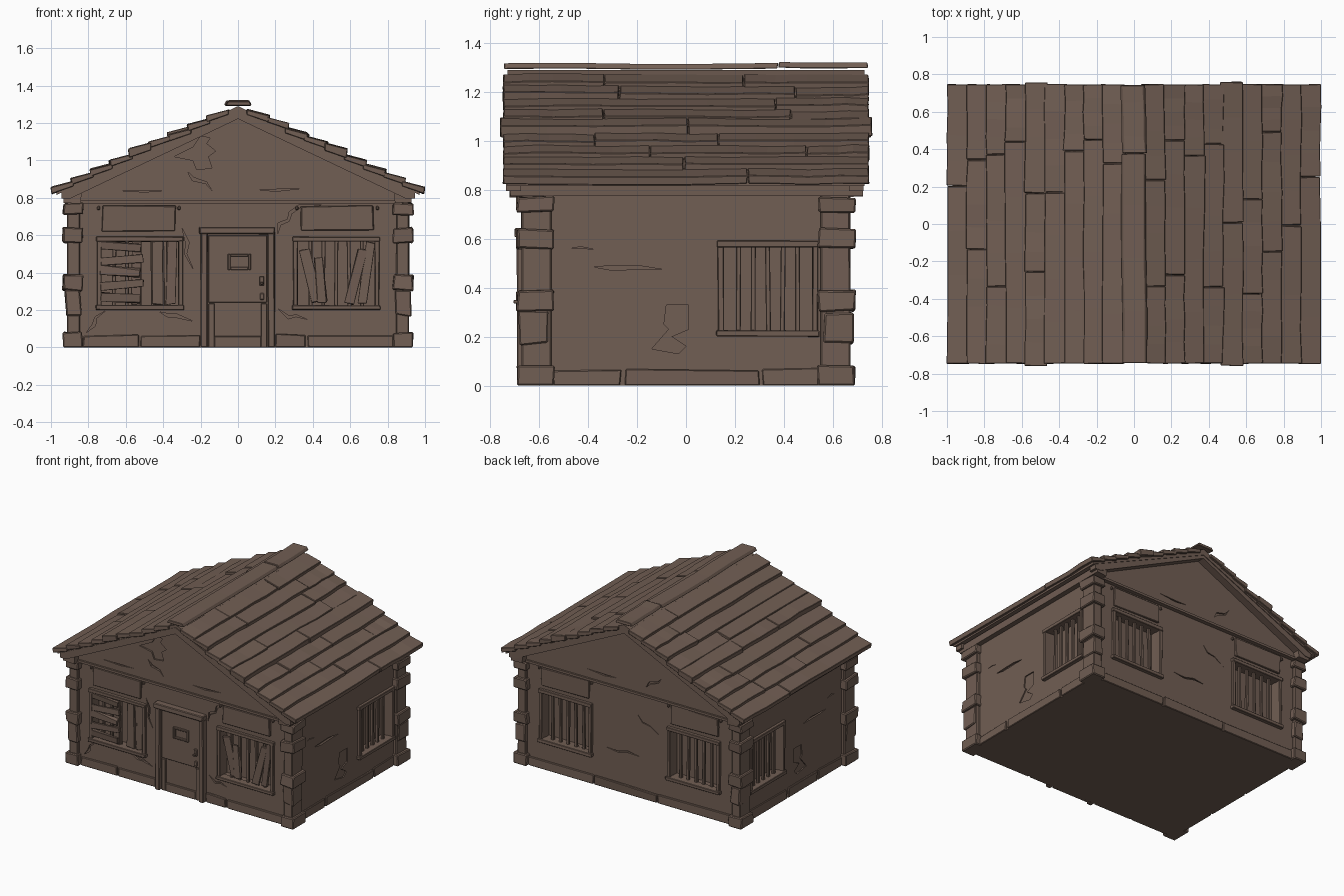
import bpy, bmesh, math, random
from mathutils import Matrix, Vector

random.seed(4)
brown = bpy.data.materials.new("weathered_brown")
brown.diffuse_color = (0.165, 0.112, 0.087, 1)
WX, WY = 0.89, 0.65                      # wall half sizes


def finish(name, bm, bevel=0.0):
    bmesh.ops.recalc_face_normals(bm, faces=bm.faces)
    me = bpy.data.meshes.new(name)
    bm.to_mesh(me)
    bm.free()
    me.materials.append(brown)
    ob = bpy.data.objects.new(name, me)
    bpy.context.collection.objects.link(ob)
    if bevel:
        m = ob.modifiers.new("worn_edges", 'BEVEL')
        m.width, m.segments = bevel, 1
    return ob


def side(deg):
    """Wall frame: local x runs along the wall, -y points outward."""
    return Matrix.Rotation(math.radians(deg), 4, 'Z')


def box(bm, x0, x1, y0, y1, z0, z1, M=Matrix(), tilt=0.0, jit=0.0):
    c = Vector(((x0 + x1) / 2, (y0 + y1) / 2, (z0 + z1) / 2))
    m = (M @ Matrix.Translation(c) @ Matrix.Rotation(math.radians(tilt), 4, 'Y')
         @ Matrix.Diagonal((x1 - x0, y1 - y0, z1 - z0, 1)))
    for v in bmesh.ops.create_cube(bm, size=1, matrix=m)['verts']:
        if v.co.z > 0.001:
            v.co += Vector([random.uniform(-jit, jit) for _ in range(3)])


def prism(bm, pts, y0, y1, M=Matrix()):
    a = [bm.verts.new(M @ Vector((x, y0, z))) for x, z in pts]
    b = [bm.verts.new(M @ Vector((x, y1, z))) for x, z in pts]
    n = len(pts)
    bm.faces.new(a)
    bm.faces.new(b[::-1])
    for i in range(n):
        bm.faces.new((a[i], b[i], b[(i + 1) % n], a[(i + 1) % n]))


def crack(bm, pts, d, M, w=0.008):
    """Tapered jagged groove along a path on a wall at distance d."""
    p = [Vector(q) for q in pts]
    left, right = [], []
    for i in range(1, len(p) - 1):
        t = (p[i + 1] - p[i - 1]).normalized()
        o = Vector((-t.y, t.x)) * w * random.uniform(0.6, 1.2)
        left.append(p[i] + o)
        right.append(p[i] - o)
    prism(bm, [p[0]] + left + [p[-1]] + right[::-1], -d - 0.03, -d + 0.014, M)


def carve(ob, bm):
    cutter = finish("cutter", bm)
    cutter.hide_render = True
    m = ob.modifiers.new("carve", 'BOOLEAN')
    m.operation, m.solver, m.object = 'DIFFERENCE', 'EXACT', cutter
    bpy.context.view_layer.objects.active = ob
    bpy.ops.object.modifier_apply(modifier=m.name)
    bpy.data.objects.remove(cutter)


# windows: name, wall angle, wall distance, centre, width
F, R, B, L = side(0), side(90), side(180), side(-90)
windows = [("front_left", F, WY, -0.525, 0.46), ("front_right", F, WY, 0.525, 0.46),
           ("back_a", B, WY, -0.525, 0.43), ("back_b", B, WY, 0.525, 0.43),
           ("right", R, WX, 0.335, 0.41), ("left", L, WX, -0.335, 0.41)]

# main walls, with window openings, cracks and fallen plaster cut in
bm = bmesh.new()
box(bm, -WX, WX, -WY, WY, 0, 0.8)
walls = finish("walls", bm)
bm = bmesh.new()
for n, M, d, c, w in windows:
    box(bm, c - w / 2 + 0.022, c + w / 2 - 0.022, -d - 0.05, -d + 0.07, 0.222, 0.57, M)
for pts in ([(0.46, 0.765), (0.33, 0.755), (0.28, 0.72), (0.27, 0.68), (0.22, 0.66), (0.21, 0.6)],
            [(-0.81, 0.08), (-0.77, 0.12), (-0.76, 0.16), (-0.71, 0.195)],
            [(-0.42, 0.19), (-0.37, 0.17), (-0.33, 0.17), (-0.24, 0.14)],
            [(0.21, 0.21), (0.27, 0.16), (0.31, 0.17), (0.37, 0.15)],
            [(-0.3, 0.64), (-0.27, 0.56), (-0.28, 0.5), (-0.24, 0.42)]):
    crack(bm, pts, WY, F)
for M, s in ((R, 1), (L, -1)):
    crack(bm, [(-0.38 * s, 0.485), (-0.3 * s, 0.48), (-0.2 * s, 0.483), (-0.1 * s, 0.475)], WX, M)
    crack(bm, [(-0.47 * s, 0.56), (-0.43 * s, 0.565), (-0.37 * s, 0.555)], WX, M, 0.004)
    prism(bm, [(x * s, z) for x, z in ((-0.14, 0.15), (-0.03, 0.13), (0.0, 0.16), (-0.06, 0.2),
          (0.01, 0.23), (0.01, 0.33), (-0.08, 0.33), (-0.09, 0.25), (-0.07, 0.23))],
          -WX - 0.03, -WX + 0.008, M)
crack(bm, [(-0.2, 0.3), (-0.1, 0.29), (-0.02, 0.31), (0.08, 0.3)], WY, B, 0.005)
crack(bm, [(0.05, 0.62), (0.1, 0.56), (0.16, 0.55), (0.24, 0.5)], WY, B, 0.005)
carve(walls, bm)

# gable ends
bm = bmesh.new()
prism(bm, [(-0.9, 0.775), (0.9, 0.775), (0.9, 0.84), (0, 1.25), (-0.9, 0.84)], -0.67, 0.67)
gables = finish("gables", bm)
bm = bmesh.new()
prism(bm, [(-0.34, 1.02), (-0.24, 1.0), (-0.22, 0.95), (-0.14, 0.96), (-0.16, 1.02), (-0.12, 1.05),
           (-0.17, 1.09), (-0.15, 1.12), (-0.2, 1.13), (-0.24, 1.07)], -0.7, -0.658)
for M, s in ((F, 1), (B, -1)):
    crack(bm, [(-0.27 * s, 0.94), (-0.24 * s, 0.9), (-0.17 * s, 0.88), (-0.14 * s, 0.84)], 0.67, M)
    crack(bm, [(0.1 * s, 0.845), (0.2 * s, 0.84), (0.34 * s, 0.85)], 0.67, M, 0.005)
crack(bm, [(-0.65, 0.84), (-0.5, 0.835), (-0.38, 0.84)], 0.67, F, 0.004)
carve(gables, bm)

# corner pillars with wider stone blocks
bm = bmesh.new()
for sx in (1, -1):
    for sy in (1, -1):
        def corner(x0, x1, y0, y1, z0, z1, j):
            xs, ys = sorted((sx * x0, sx * x1)), sorted((sy * y0, sy * y1))
            box(bm, *xs, *ys, z0, z1, jit=j)
        corner(0.845, 0.915, 0.55, 0.672, 0, 0.78, 0.002)
        for z0, z1 in ((0, 0.08), (0.305, 0.39), (0.56, 0.64), (0.71, 0.77)):
            corner(0.83, 0.935, 0.54, 0.69, z0, z1, 0.006)
        corner(0.84, 0.922, 0.56, 0.682, 0.17, 0.3, 0.008)
finish("corner_stones", bm, 0.006)

# plinth pieces, broken up with gaps
bm = bmesh.new()
for M, d, runs in ((F, WY, ((-0.83, -0.53), (-0.52, -0.205), (0.2, 0.36), (0.375, 0.83))),
                   (B, WY, ((-0.83, -0.3), (-0.29, 0.22), (0.23, 0.83))),
                   (R, WX, ((-0.54, -0.27), (-0.25, 0.3), (0.315, 0.54))),
                   (L, WX, ((-0.54, -0.1), (-0.085, 0.25), (0.265, 0.54)))):
    for a, b in runs:
        box(bm, a, b, -d - 0.012, -d + 0.03, 0, 0.067, M, jit=0.007)
finish("plinth", bm, 0.004)

# window frames with bars
for name, M, d, c, w in windows:
    bm = bmesh.new()
    x0, x1 = c - w / 2, c + w / 2
    for a, b in ((x0, x0 + 0.024), (x1 - 0.024, x1)):
        box(bm, a, b, -d - 0.018, -d + 0.03, 0.21, 0.585, M, jit=0.002)
    box(bm, x0 - 0.003, x1 + 0.003, -d - 0.022, -d + 0.03, 0.566, 0.592, M, jit=0.002)
    box(bm, x0 - 0.006, x1 + 0.006, -d - 0.028, -d + 0.03, 0.2, 0.226, M, jit=0.002)
    n = 5
    for i in range(n):
        x = x0 + 0.024 + (i + 1) * (w - 0.048) / (n + 1)
        box(bm, x - 0.01, x + 0.01, -d + 0.012, -d + 0.032, 0.21, 0.58, M, random.uniform(-1, 1))
    finish(name + "_window", bm, 0.003)

# boards nailed over the front windows: centre x, centre z, length, width, tilt
bm = bmesh.new()
for x, z, l, w, t in ((-0.63, 0.54, 0.22, 0.045, 4), (-0.62, 0.47, 0.23, 0.04, -5), (-0.63, 0.405, 0.21, 0.045, 5),
                      (-0.62, 0.335, 0.23, 0.04, -4), (-0.63, 0.265, 0.21, 0.045, 3), (-0.545, 0.4, 0.05, 0.34, 2),
                      (-0.43, 0.4, 0.055, 0.34, -1), (-0.355, 0.4, 0.05, 0.34, 1),
                      (0.39, 0.385, 0.055, 0.29, -14), (0.44, 0.36, 0.05, 0.24, -5),
                      (0.63, 0.38, 0.05, 0.3, 14), (0.685, 0.4, 0.045, 0.33, 8)):
    y = -WY - 0.008 + (0.022 if w > 0.1 else 0)
    box(bm, x - l / 2, x + l / 2, y - 0.012, y + 0.008, z - w / 2, z + w / 2, F, t, 0.006)
finish("window_boards", bm, 0.002)

# worn panels above front and back windows, with nails
bm = bmesh.new()
for M in (F, B):
    for s in (-1, 1):
        c = 0.53 * s
        box(bm, c - 0.195, c + 0.195, -WY - 0.014, -WY + 0.02, 0.622, 0.758, M, jit=0.006)
        for e in (-0.215, 0.215):
            box(bm, c + e - 0.008, c + e + 0.008, -WY - 0.014, -WY + 0.01, 0.735, 0.755, M)
finish("over_window_panels", bm, 0.004)

# door frame
bm = bmesh.new()
box(bm, -0.2, -0.163, -0.69, -0.63, 0, 0.615, jit=0.003)
box(bm, 0.16, 0.197, -0.69, -0.63, 0, 0.615, jit=0.003)
box(bm, -0.207, 0.197, -0.697, -0.63, 0.605, 0.647, jit=0.004)
finish("door_frame", bm, 0.005)

# door: leaf, rails, lower panel, peep window and handle
bm = bmesh.new()
box(bm, -0.165, 0.165, -0.658, -0.63, 0, 0.61)
box(bm, -0.158, 0.155, -0.672, -0.65, 0.24, 0.6)
for x0, x1, z0, z1 in ((-0.158, -0.125, 0, 0.235), (0.122, 0.155, 0, 0.235), (-0.125, 0.122, 0, 0.06)):
    box(bm, x0, x1, -0.672, -0.65, z0, z1)
for x0, x1, z0, z1 in ((-0.055, -0.04, 0.415, 0.5), (0.055, 0.07, 0.415, 0.5),
                       (-0.04, 0.055, 0.415, 0.43), (-0.04, 0.055, 0.485, 0.5)):
    box(bm, x0, x1, -0.684, -0.665, z0, z1)
finish("door", bm, 0.003)
bm = bmesh.new()
box(bm, 0.115, 0.14, -0.685, -0.665, 0.33, 0.38)
box(bm, 0.12, 0.135, -0.705, -0.68, 0.335, 0.35)
box(bm, 0.118, 0.14, -0.682, -0.665, 0.255, 0.29)
finish("door_handle", bm, 0.003)


def slope(x):
    return 1.295 - 0.465 * abs(x)


# roof deck, eave beams, gable trim
bm = bmesh.new()
prism(bm, [(-0.97, slope(0.97) - 0.005), (0, 1.29), (0.97, slope(0.97) - 0.005),
           (0.97, slope(0.97) - 0.028), (0, 1.245), (-0.97, slope(0.97) - 0.028)], -0.73, 0.73)
finish("roof_deck", bm)
bm = bmesh.new()
for s in (-1, 1):
    box(bm, *sorted((s * 0.84, s * 0.93)), -0.72, 0.72, 0.772, 0.825, jit=0.004)
    for y in (-0.7, 0.7):
        prism(bm, [(0, 1.27), (s * 0.945, slope(0.945) - 0.025), (s * 0.945, slope(0.945) - 0.06),
                   (s * 0.9, slope(0.9) - 0.082), (0, 1.222)], y - 0.035, y + 0.025)
        box(bm, -0.84, 0.84, y * 0.955 - 0.015, y * 0.955 + 0.015, 0.77, 0.787)
finish("roof_trim", bm)


# roof planks: overlapping rows, each broken into warped lengths
def plank(bm, profile, y0, y1):
    rings, tilt = [], random.uniform(-0.004, 0.004)
    for k in range(5):
        y = y0 + (y1 - y0) * k / 4
        dz, dx = random.uniform(-0.003, 0.004), random.uniform(-0.004, 0.004) + tilt * (k - 2) / 2
        rings.append([bm.verts.new((x + dx, y + random.uniform(-0.003, 0.003), z + dz)) for x, z in profile])
    for a, b in zip(rings, rings[1:]):
        for i in range(4):
            bm.faces.new((a[i], b[i], b[(i + 1) % 4], a[(i + 1) % 4]))
    bm.faces.new(rings[0])
    bm.faces.new(rings[-1][::-1])


def row(bm, profile, over=0.0):
    end = 0.748 + over
    cuts = [-end] + [random.uniform(*r) for r in random.choice(
        (((-0.45, -0.2), (0.1, 0.45)), ((-0.1, 0.3),), ((-0.4, -0.1), (0.3, 0.5)), ((0.3, 0.45),)))] + [end]
    for a, b in zip(cuts, cuts[1:]):
        lift = random.uniform(-0.004, 0.006)
        plank(bm, [(x, z + lift) for x, z in profile], a + 0.0015, b - 0.0015)


bm = bmesh.new()
for s in (-1, 1):
    for i in range(9):
        x0, x1 = 0.055 + i * 0.104, 0.055 + (i + 1) * 0.104 + 0.008
        up = 0.014 if i == 4 else 0.0
        row(bm, [(s * (x0 - 0.01), slope(x0) + 0.002 + up), (s * x1, slope(x1) + 0.022 + up),
                 (s * (x1 - 0.006), slope(x1) - 0.012), (s * (x0 - 0.01), slope(x0) - 0.024)],
            0.012 if i == 4 else 0.0)
row(bm, [(-0.068, 1.293), (-0.055, 1.316), (0.055, 1.316), (0.068, 1.293)], -0.005)
finish("roof_planks", bm, 0.003)
